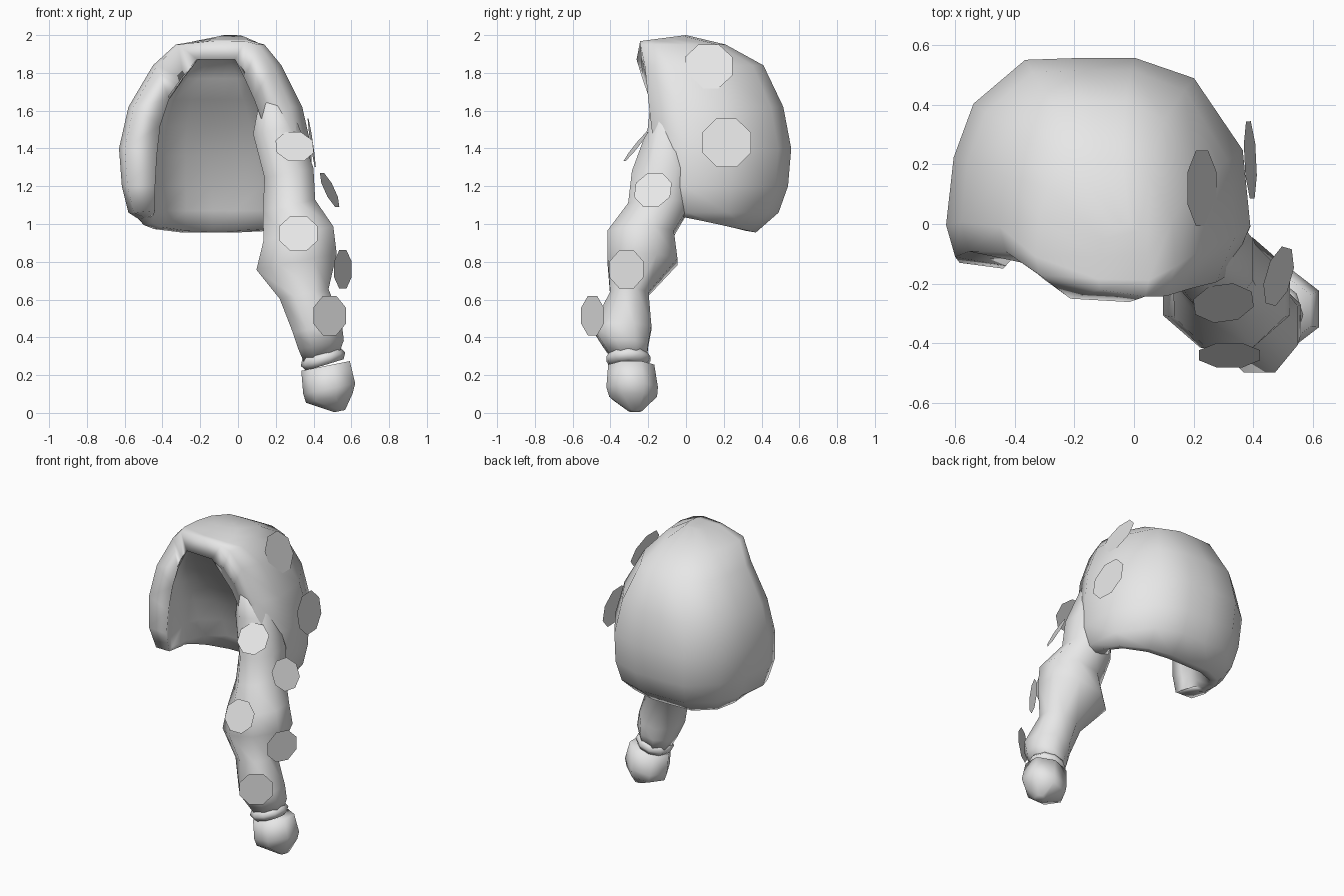
import bpy, bmesh
from math import cos, sin, tau, radians
from mathutils import Vector

if "Cube" in bpy.data.objects:
    bpy.data.objects.remove(bpy.data.objects["Cube"])

grey = bpy.data.materials.new("light_grey")
grey.use_nodes = True
grey.diffuse_color = (0.8, 0.8, 0.8, 1)
grey.node_tree.nodes["Principled BSDF"].inputs["Base Color"].default_value = (0.8, 0.8, 0.8, 1)


def make(name, verts, faces, smooth=True):
    mesh = bpy.data.meshes.new(name)
    mesh.from_pydata(verts, [], faces)
    mesh.materials.append(grey)
    for p in mesh.polygons:
        p.use_smooth = smooth
    ob = bpy.data.objects.new(name, mesh)
    bpy.context.collection.objects.link(ob)
    return ob


def tube(name, rings, slope=0.0, sides=8):
    """Closed tube through rings of (z, x, y, rx, ry), listed downwards."""
    verts = []
    for z, x, y, rx, ry in rings:
        for i in range(sides):
            a = tau * (i + 0.5) / sides
            verts.append((x + rx * cos(a), y + ry * sin(a), z + slope * rx * cos(a)))
    faces = []
    for k in range(len(rings) - 1):
        for i in range(sides):
            j = (i + 1) % sides
            a, b = k * sides, (k + 1) * sides
            faces.append((a + i, b + i, b + j, a + j))
    faces.append(tuple(range(sides)))
    faces.append(tuple(reversed(range(len(verts) - sides, len(verts)))))
    return make(name, verts, faces)


# Hollow cap: horseshoe outlines stacked upwards, open at the front.
# The inner wall leans forward towards the top, where it meets a deep fringe.
outline = [(-0.94, 0), (-1, 0.16), (-0.95, 0.5), (-0.82, 0.77), (-0.48, 0.99), (-0.1, 1),
           (0.24, 1), (0.63, 0.9), (0.95, 0.55), (1, 0.18), (0.86, -0.06)]
n = len(outline)
outer = [  # z, left, right, front at left, front at right, back, front lift
    (0.955, -0.52, 0.31, 0.02, 0.00, 0.37, 0.08),
    (1.06, -0.58, 0.36, -0.10, -0.10, 0.49, 0),
    (1.20, -0.615, 0.39, -0.13, -0.13, 0.54, 0),
    (1.40, -0.63, 0.39, -0.11, -0.13, 0.557, 0),
    (1.62, -0.58, 0.34, -0.09, -0.16, 0.515, 0),
    (1.84, -0.45, 0.23, -0.09, -0.19, 0.41, 0),
    (1.95, -0.33, 0.14, -0.17, -0.22, 0.21, 0),
    (2.00, -0.12, 0.05, -0.22, -0.23, 0.00, -0.03),
]
inner = [
    (0.965, -0.47, 0.26, 0.04, 0.02, 0.31, 0.08),
    (1.07, -0.46, 0.26, -0.12, -0.10, 0.28, 0),
    (1.20, -0.46, 0.25, -0.15, -0.13, 0.23, 0),
    (1.36, -0.45, 0.22, -0.14, -0.14, 0.15, 0),
    (1.52, -0.43, 0.18, -0.12, -0.16, 0.05, 0),
    (1.66, -0.38, 0.12, -0.13, -0.19, -0.07, 0),
    (1.77, -0.30, 0.06, -0.19, -0.23, -0.17, 0),
    (1.87, -0.22, 0.00, -0.25, -0.26, -0.22, 0),
]
verts, faces = [], []
for wall in (outer, inner):
    for z, left, right, front_l, front_r, back, lift in wall:
        for u, v in outline:
            front = front_l + (front_r - front_l) * (u + 1) / 2
            verts.append(((left + right) / 2 + u * (right - left) / 2,
                          front + v * (back - front), z + lift * (1 - v)))
rows = len(outer)
inside = rows * n
for base in (0, inside):
    for k in range(rows - 1):
        for i in range(n - 1):
            a, b = base + k * n + i, base + (k + 1) * n + i
            faces.append((a, b, b + 1, a + 1))
    top, m = base + (rows - 1) * n, n // 2
    for i in range(m - 1):
        faces.append((top + i, top + n - 1 - i, top + n - 2 - i, top + i + 1))
    faces.append((top + m - 1, top + m + 1, top + m))
# Rim strips joining the outer and inner walls
rim = ([k * n for k in range(rows)] + [k * n + n - 1 for k in reversed(range(rows))]
       + list(range(n - 2, 0, -1)))
for a, b in zip(rim, rim[1:] + rim[:1]):
    faces.append((a, b, b + inside, a + inside))
cap = make("hollow_cap", verts, faces)
bm = bmesh.new()
bm.from_mesh(cap.data)
bmesh.ops.recalc_face_normals(bm, faces=bm.faces)
bm.to_mesh(cap.data)
bm.free()

# Hanging braid with bulging sections
tube("braid", [
    (1.67, 0.17, -0.14, 0.06, 0.05),
    (1.50, 0.20, -0.10, 0.13, 0.11),
    (1.27, 0.27, -0.12, 0.14, 0.18),
    (1.10, 0.27, -0.14, 0.15, 0.18),
    (0.95, 0.32, -0.24, 0.20, 0.19),
    (0.80, 0.31, -0.23, 0.23, 0.20),
    (0.63, 0.35, -0.30, 0.14, 0.11),
    (0.45, 0.42, -0.34, 0.14, 0.17),
    (0.36, 0.44, -0.32, 0.13, 0.13),
    (0.29, 0.44, -0.30, 0.10, 0.10),
], slope=0.2)

# Band and tuft at the end of the braid
bpy.ops.mesh.primitive_torus_add(major_segments=10, minor_segments=6, major_radius=0.085,
                                 minor_radius=0.038, location=(0.45, -0.305, 0.285),
                                 rotation=(0, radians(-17), 0))
band = bpy.context.object
band.name = "braid_band"
band.data.materials.append(grey)
bpy.ops.object.shade_smooth()
tube("braid_tuft", [
    (0.25, 0.47, -0.29, 0.135, 0.125),
    (0.13, 0.49, -0.285, 0.145, 0.14),
    (0.08, 0.49, -0.28, 0.13, 0.13),
    (0.01, 0.54, -0.27, 0.03, 0.04),
], slope=0.2, sides=7)

# Flat eight-sided discs: centre, facing direction, radius
discs = [
    ((0.228, 0.12, 1.835), (0.92, 0, 0.39), 0.137),
    ((0.39, 0.215, 1.43), (1, 0.05, 0.15), 0.14),
    ((0.30, -0.265, 1.41), (0.1, -0.75, 0.6), 0.107),
    ((0.485, -0.175, 1.18), (0.87, -0.25, 0.42), 0.107),
    ((0.32, -0.44, 0.95), (0, -0.9, 0.4), 0.11),
    ((0.555, -0.315, 0.76), (0.88, -0.45, 0), 0.11),
    ((0.485, -0.495, 0.515), (0.57, -0.82, 0), 0.113),
]
for number, (centre, facing, r) in enumerate(discs, 1):
    normal = Vector(facing).normalized()
    side = Vector((0, 0, 1)).cross(normal).normalized()
    up = normal.cross(side)
    ring = [Vector(centre) + r * (cos(a) * side + sin(a) * up)
            for a in (tau * (i + 0.5) / 8 for i in range(8))]
    make(f"disc_{number}", ring, [tuple(range(8))], smooth=False)
